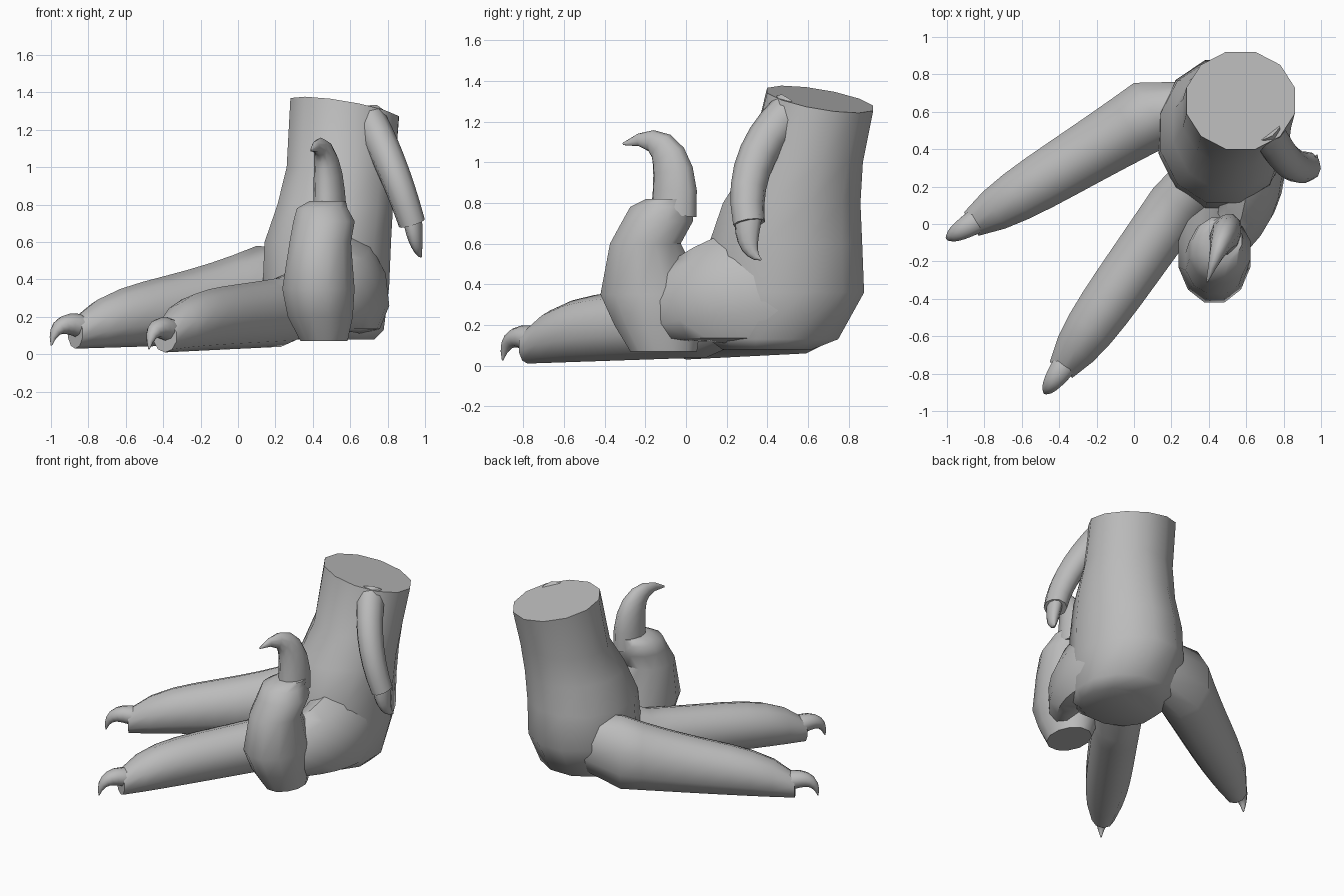
import bpy
import bmesh
from math import cos, sin, tau, radians
from mathutils import Vector

if "Cube" in bpy.data.objects:
    bpy.data.objects.remove(bpy.data.objects["Cube"], do_unlink=True)

# Single grey skin colour
GREY = (.5, .5, .5, 1)
skin = bpy.data.materials.new("grey_skin")
skin.use_nodes = True
skin.diffuse_color = GREY
skin.node_tree.nodes["Principled BSDF"].inputs["Base Color"].default_value = GREY

UP = Vector((0, 0, 1))


def skin_rings(name, rings):
    """Join matching rings of points into one closed, smooth-shaded part."""
    bm = bmesh.new()
    loops = [[bm.verts.new(point) for point in ring] for ring in rings]
    for lower, upper in zip(loops, loops[1:]):
        for k in range(len(lower)):
            bm.faces.new((lower[k - 1], lower[k], upper[k], upper[k - 1]))
    bm.faces.new(loops[0])
    bm.faces.new(loops[-1])
    bmesh.ops.recalc_face_normals(bm, faces=bm.faces)
    mesh = bpy.data.meshes.new(name)
    bm.to_mesh(mesh)
    bm.free()
    mesh.materials.append(skin)
    part = bpy.data.objects.new(name, mesh)
    bpy.context.collection.objects.link(part)
    bpy.ops.object.select_all(action="DESELECT")
    part.select_set(True)
    bpy.context.view_layer.objects.active = part
    bpy.ops.object.shade_smooth_by_angle(angle=radians(50))


def ellipse(centre, side, across, sides=10):
    """Points of an elliptical ring given its two half axes."""
    angles = [tau * (k + .5) / sides for k in range(sides)]
    return [centre + side * cos(a) + across * sin(a) for a in angles]


def level_rings(rows):
    """Horizontal rings from rows of x, y, z, half width and half depth."""
    return [ellipse(Vector((x, y, z)), Vector((width, 0, 0)), Vector((0, depth, 0)), 12)
            for x, y, z, width, depth in rows]


def bent_tube(name, base, bend, tip, width, depth, end, steps=7):
    """Elliptical tube along a quadratic curve, narrowing to the end fraction.

    Width lies across the plane of the bend, depth lies within it."""
    base, bend, tip = Vector(base), Vector(bend), Vector(tip)
    side = (bend - base).cross(tip - base).normalized()
    rings = []
    for i in range(steps + 1):
        t = i / steps
        start, finish = base.lerp(bend, t), bend.lerp(tip, t)
        across = (finish - start).cross(side).normalized()
        scale = 1 - (1 - end) * t ** 1.6
        rings.append(ellipse(start.lerp(finish, t), side * width * scale, across * depth * scale))
    skin_rings(name, rings)


def long_toe(name, root, start, end, rise, floor, steps=8):
    """Toe rooted inside the foot, thicker where it leaves it, with a hooked claw."""
    start, end = Vector((*start, floor + .03)), Vector((*end, floor))
    forward = (end - start).normalized()
    side = forward.cross(UP).normalized()
    rings = [ellipse(Vector(root), side * .15, UP * .2)]
    for i in range(steps + 1):
        t = i / steps
        swell = rise * (1 - t) ** 2
        width = .155 * (1 - t ** 6 / 2) + swell / 4
        height = .165 * (1 - t ** 6 / 2) + swell / 2
        rings.append(ellipse(start.lerp(end, t) + UP * height, side * width, UP * height))
    skin_rings(name + "_toe", rings)
    bent_tube(name + "_claw", end - forward * .06 + UP * .11, end + forward * .13 + UP * .18,
              end + forward * .15 + UP * .02, .07, .065, .05)


# Shank flaring down into the heel, with a slanted cut across the top
shank = level_rings([
    (.47, .4, .08, .27, .23),
    (.47, .43, .13, .32, .33),
    (.47, .48, .36, .35, .41),
    (.48, .49, .6, .35, .39),
    (.52, .52, .8, .32, .35),
    (.55, .59, 1, .3, .29),
    (.57, .66, 1.31, .3, .27),
])
for point in shank[-1]:
    point.z -= (point.x - .57) / 6 + (point.y - .66) / 6
skin_rings("shank", shank)

# Two long walking toes
long_toe("outer", (.4, .64, .35), (.1, .59), (-.87, 0), rise=.19, floor=.03)
long_toe("middle", (.45, .35, .35), (.23, .1), (-.39, -.78), rise=.04, floor=.01)

# Raised inner toe, the web joining it to the foot, and its sickle claw
skin_rings("inner_toe", level_rings([
    (.46, -.11, .07, .13, .17),
    (.44, -.14, .2, .18, .22),
    (.43, -.16, .35, .2, .27),
    (.44, -.2, .6, .17, .18),
    (.46, -.14, .71, .17, .18),
    (.45, -.12, .78, .14, .16),
    (.48, -.08, .82, .1, .12),
]))
bent_tube("inner_web", (.6, .45, .4), (.7, .1, .38), (.46, -.15, .27), .31, .18, .5)
bent_tube("sickle_claw", (.49, -.06, .74), (.49, -.02, 1.2), (.39, -.31, 1.09), .085, .12, .05)

# Small dewclaw hanging on the inner side
bent_tube("dew_toe", (.7, .52, 1.26), (.83, .26, 1.02), (.93, .31, .7), .09, .1, .8)
bent_tube("dew_claw", (.93, .31, .75), (.95, .28, .56), (.98, .37, .52), .05, .07, .05)
